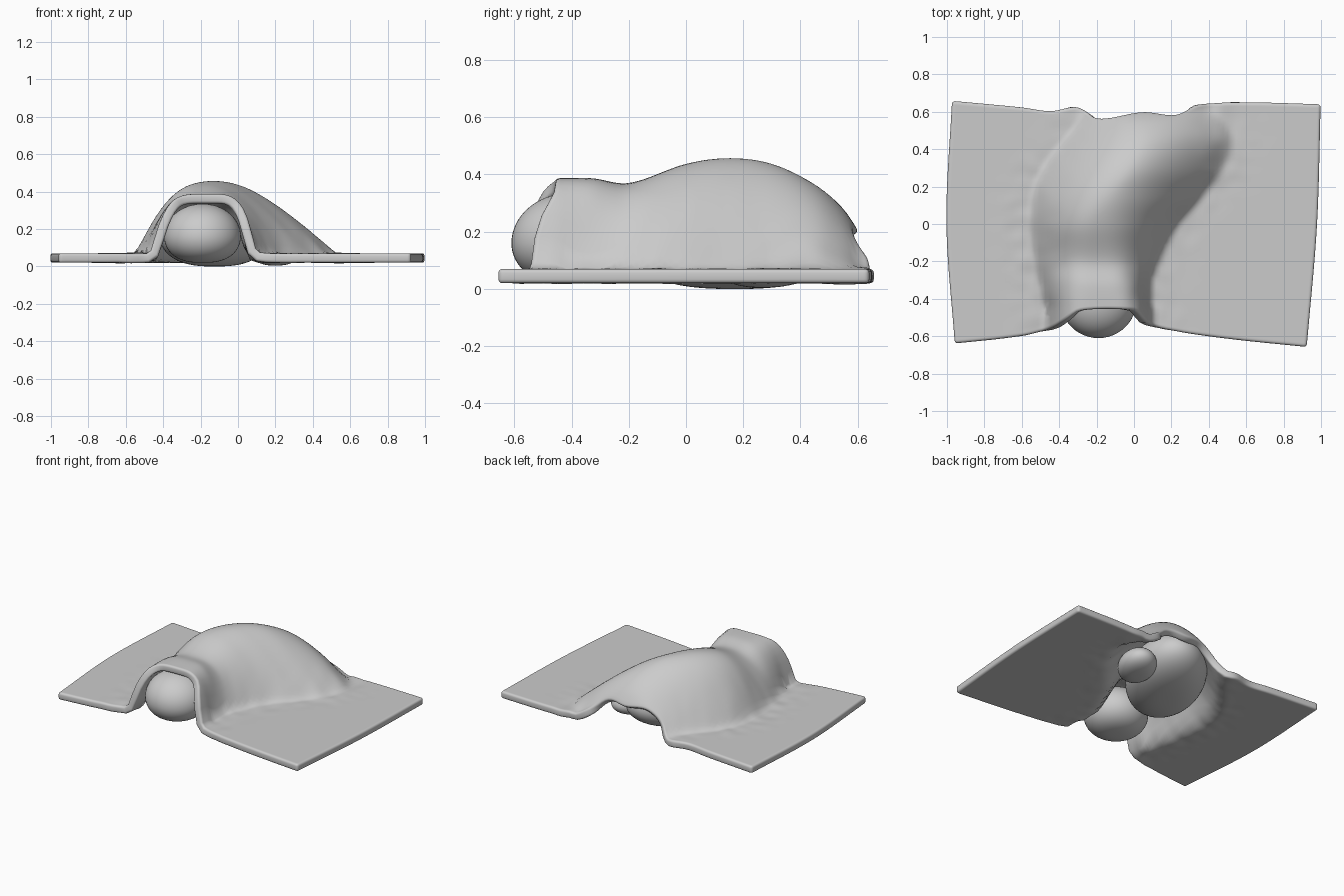
import bpy, bmesh, math
from mathutils import Vector, noise

if "Cube" in bpy.data.objects:
    bpy.data.objects.remove(bpy.data.objects["Cube"])


def curve(table, x):
    """Smooth interpolation through (x, value...) rows, clamped at the ends."""
    if x <= table[0][0]:
        return table[0][1:]
    if x >= table[-1][0]:
        return table[-1][1:]
    i = max(k for k in range(len(table)) if table[k][0] <= x)
    a, b = table[i], table[i + 1]
    p, n = table[max(i - 1, 0)], table[min(i + 2, len(table) - 1)]
    d = b[0] - a[0]
    t = (x - a[0]) / d
    out = []
    for c in range(1, len(a)):
        m0 = (b[c] - p[c]) / (b[0] - p[0]) * d
        m1 = (n[c] - a[c]) / (n[0] - a[0]) * d
        out.append((2*t**3 - 3*t**2 + 1)*a[c] + (t**3 - 2*t**2 + t)*m0
                   + (3*t**2 - 2*t**3)*b[c] + (t**3 - t**2)*m1)
    return out


# Blanket outline seen from above
FRONT = [(-1, -.645), (-.6, -.60), (-.45, -.56), (-.38, -.52), (-.29, -.465), (0, -.46),
         (.03, -.48), (.07, -.53), (.2, -.57), (.5, -.615), (.93, -.66)]
BACK = [(-.97, .66), (-.6, .625), (-.45, .605), (-.3, .625), (-.2, .57), (.05, .605),
        (.22, .59), (.35, .64), (.6, .652), (1, .642)]
SIDES = [(0, -.96, .925), (.5, -1.005, .98), (1, -.975, 1)]
# Hump cross-sections: y, left foot, ridge, right foot, top z, left power, right power
HUMP = [(-.45, -.47, -.17, .10, .387, 4.5, 5.0),
        (-.33, -.50, -.18, .09, .387, 3.6, 4.2),
        (-.20, -.53, -.20, .13, .37, 2.6, 2.9),
        (0, -.55, -.20, .24, .437, 2.3, 2.3),
        (.15, -.54, -.13, .37, .457, 2.2, 1.85),
        (.30, -.48, -.03, .48, .437, 2.2, 1.65),
        (.45, -.37, .04, .53, .365, 2.2, 1.7),
        (.55, -.29, .05, .48, .28, 2.2, 1.9),
        (.61, -.26, .05, .42, .19, 2.4, 2.2)]


def height(x, y):
    left, mid, right, top, pl, pr = curve(HUMP, y)
    foot, power = (left, pl) if x < mid else (right, pr)
    t = min((x - mid) / (foot - mid), 1)
    h = (1 - t ** power) ** 1.15
    # small wrinkles gather around the foot of the hump
    near = math.exp(-(((x - foot) / .14) ** 2))
    return .07 + (top - .07) * h + .008 * near * noise.noise(Vector((x * 12, y * 13, 1)))


# Draped blanket
NU, NV = 84, 54
bm = bmesh.new()
rows = []
for j in range(NV + 1):
    v = j / NV
    x0, x1 = curve(SIDES, v)
    row = []
    for i in range(NU + 1):
        x = x0 + (x1 - x0) * i / NU
        f, b = curve(FRONT, x)[0], curve(BACK, x)[0]
        y = f + (b - f) * v
        row.append(bm.verts.new((x, y, height(x, y))))
    rows.append(row)
for j in range(NV):
    for i in range(NU):
        bm.faces.new((rows[j][i], rows[j][i+1], rows[j+1][i+1], rows[j+1][i]))
mesh = bpy.data.meshes.new("blanket")
bm.to_mesh(mesh)
bm.free()
for p in mesh.polygons:
    p.use_smooth = True
blanket = bpy.data.objects.new("blanket", mesh)
bpy.context.collection.objects.link(blanket)
blanket.modifiers.new("soften", 'SMOOTH').iterations = 1
so = blanket.modifiers.new("thickness", 'SOLIDIFY')
so.thickness = .05
so.offset = -1
be = blanket.modifiers.new("hem", 'BEVEL')
be.width = .02
be.segments = 3
be.limit_method = 'ANGLE'
be.angle_limit = math.radians(65)


# Rounded forms under the blanket: taller above, fuller and flatter below
def blob(name, loc, size, turn=0):
    bpy.ops.mesh.primitive_uv_sphere_add(segments=48, ring_count=32, radius=1, location=loc,
                                         rotation=(0, 0, math.radians(turn)))
    o = bpy.context.object
    o.name = name
    for v in o.data.vertices:
        if v.co.z > 0:
            v.co.z *= 1.25
        else:
            r = max(math.hypot(v.co.x, v.co.y), 1e-4)
            v.co.x *= r ** -.25
            v.co.y *= r ** -.25
    o.scale = size
    bpy.ops.object.shade_smooth()


blob("head", (-.19, -.405, .16), (.205, .205, .14))
blob("body", (-.125, .17, .165), (.42, .25, .165), 62)
blob("hip", (.2, .27, .08), (.12, .17, .075), -25)
